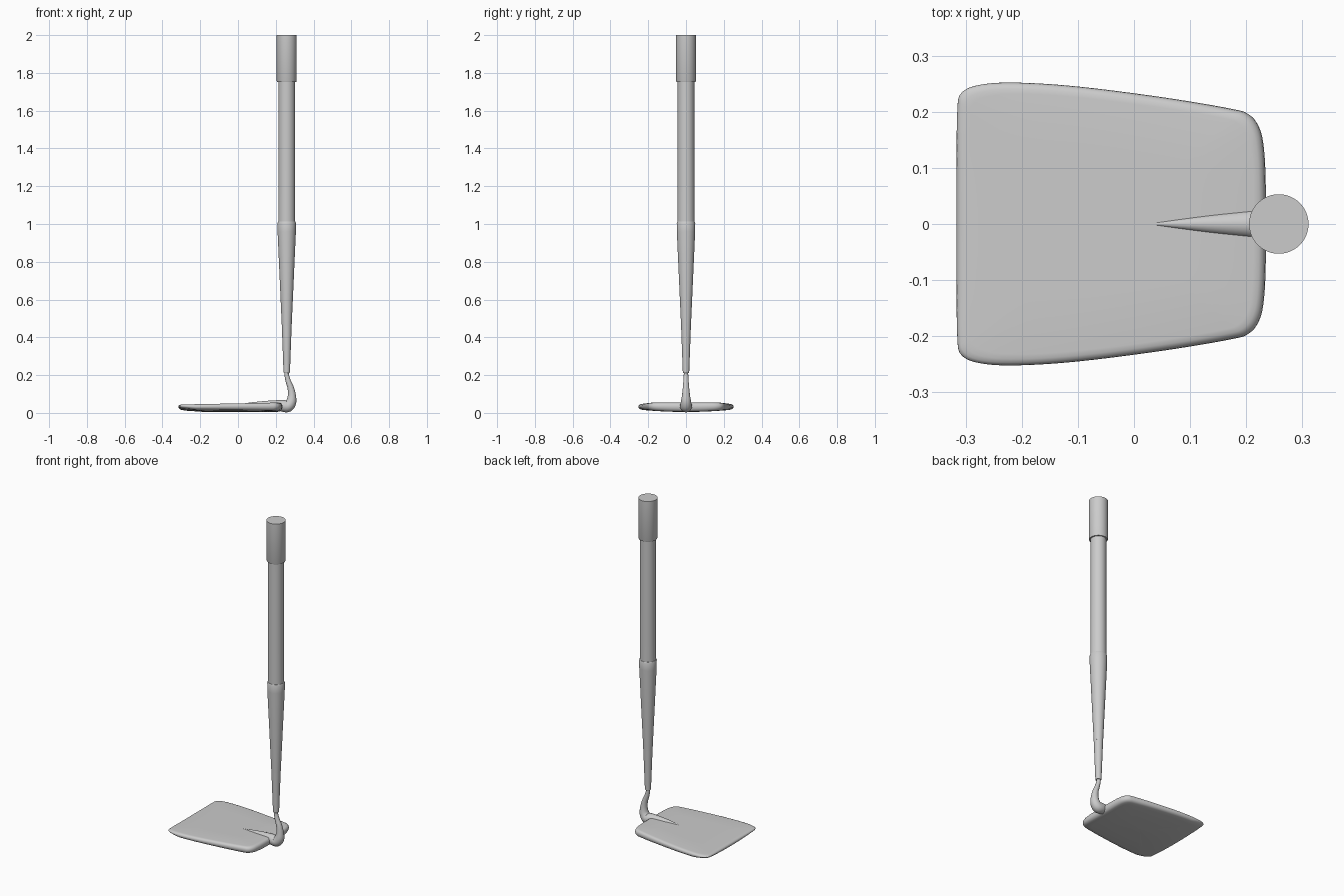
import bpy, bmesh, math
from mathutils import Vector

cube = bpy.data.objects.get("Cube")
if cube:
    bpy.data.objects.remove(cube)

SHAFT_X = 0.258

grey = bpy.data.materials.new("plain grey")
grey.use_nodes = True
grey.diffuse_color = (0.6, 0.6, 0.6, 1)
grey.node_tree.nodes["Principled BSDF"].inputs["Base Color"].default_value = (0.6, 0.6, 0.6, 1)


def spline(points, steps, closed=False):
    """Smooth curve through the control points."""
    pts = [Vector(p) for p in points]
    n = len(pts)
    pick = (lambda i: pts[i % n]) if closed else (lambda i: pts[max(0, min(n - 1, i))])
    out = []
    for i in range(n if closed else n - 1):
        a, b, c, d = (pick(i + k) for k in (-1, 0, 1, 2))
        for s in range(steps):
            t = s / steps
            out.append(b + (c - a) * t / 2 + (2 * a - 5 * b + 4 * c - d) * t * t / 2
                       + (3 * b - a - 3 * c + d) * t ** 3 / 2)
    return out if closed else out + [pts[-1]]


def loft(name, rings, angle=30):
    """Skin equal-sized rings of points and cap both ends."""
    bm = bmesh.new()
    loops = [[bm.verts.new(p) for p in ring] for ring in rings]
    for low, high in zip(loops, loops[1:]):
        for i in range(len(low)):
            j = (i + 1) % len(low)
            bm.faces.new((low[i], low[j], high[j], high[i]))
    bm.faces.new(loops[0])
    bm.faces.new(loops[-1])
    bmesh.ops.recalc_face_normals(bm, faces=bm.faces)
    mesh = bpy.data.meshes.new(name)
    bm.to_mesh(mesh)
    bm.free()
    mesh.materials.append(grey)
    obj = bpy.data.objects.new(name, mesh)
    bpy.context.collection.objects.link(obj)
    bpy.ops.object.select_all(action='DESELECT')
    obj.select_set(True)
    bpy.context.view_layer.objects.active = obj
    bpy.ops.object.shade_smooth_by_angle(angle=math.radians(angle))
    return obj


def turned(name, profile, sides=48):
    """Round part on the shaft axis from (radius, height) pairs."""
    turns = [2 * math.pi * i / sides for i in range(sides)]
    return loft(name, [[(SHAFT_X + r * math.cos(a), r * math.sin(a), z) for a in turns]
                       for r, z in profile])


# Shaft sections from the top down
turned("grip", [(0.051, 1.752), (0.053, 1.757), (0.053, 2.0)])
turned("shaft", [(0.045, 0.95), (0.044, 1.4), (0.044, 1.76)])
turned("socket", [(0.026, 0.459), (0.0485, 0.96), (0.049, 1.005), (0.046, 1.012)])
turned("ferrule", [(0.015, 0.212), (0.017, 0.215), (0.026, 0.462)])

# Neck: bends out, swells into a bulb and tapers into a spine on the blade
path = spline([(0.257, 0.23, 0.012), (0.258, 0.2, 0.012), (0.266, 0.168, 0.014),
               (0.279, 0.132, 0.017), (0.285, 0.095, 0.021), (0.282, 0.06, 0.027),
               (0.265, 0.036, 0.031), (0.238, 0.037, 0.031), (0.2, 0.042, 0.025),
               (0.13, 0.046, 0.016), (0.04, 0.049, 0.003)], 6)
rings = []
for i, p in enumerate(path):
    step = path[min(i + 1, len(path) - 1)] - path[max(i - 1, 0)]
    along = Vector((step.x, step.y)).normalized()
    rings.append([(p.x - along.y * p.z * math.cos(a), p.z * math.sin(a),
                   p.y + along.x * p.z * math.cos(a))
                  for a in (2 * math.pi * k / 24 for k in range(24))])
loft("neck", rings, 60)

# Blade: tapered rounded outline, thin at the cutting edge
half = [(-0.316, 0.1), (-0.315, 0.2), (-0.308, 0.233), (-0.275, 0.248), (-0.21, 0.252),
        (-0.1, 0.245), (0.05, 0.226), (0.17, 0.206), (0.205, 0.195), (0.224, 0.17),
        (0.232, 0.13), (0.235, 0.06)]
outline = spline(half + [(x, -y) for x, y in reversed(half)], 5, True)


def blade_ring(scale, level):
    ring = []
    for p in outline:
        x, y = -0.04 + (p.x + 0.04) * scale, p.y * scale
        along = (x + 0.316) / 0.551
        bottom = 0.005 + 0.2 * y * y + 0.012 * max(0, 1 - along * 6)
        top = 0.044 + 0.011 * along
        ring.append((x, y, bottom + (top - bottom) * level))
    return ring


sections = [(0.02, 0), (0.5, 0), (0.85, 0), (0.94, 0.03), (0.975, 0.14), (0.993, 0.32),
            (1.0, 0.52), (0.995, 0.72), (0.98, 0.88), (0.955, 0.97), (0.92, 1),
            (0.5, 1), (0.02, 1)]
loft("blade", [blade_ring(s, level) for s, level in sections], 60)
